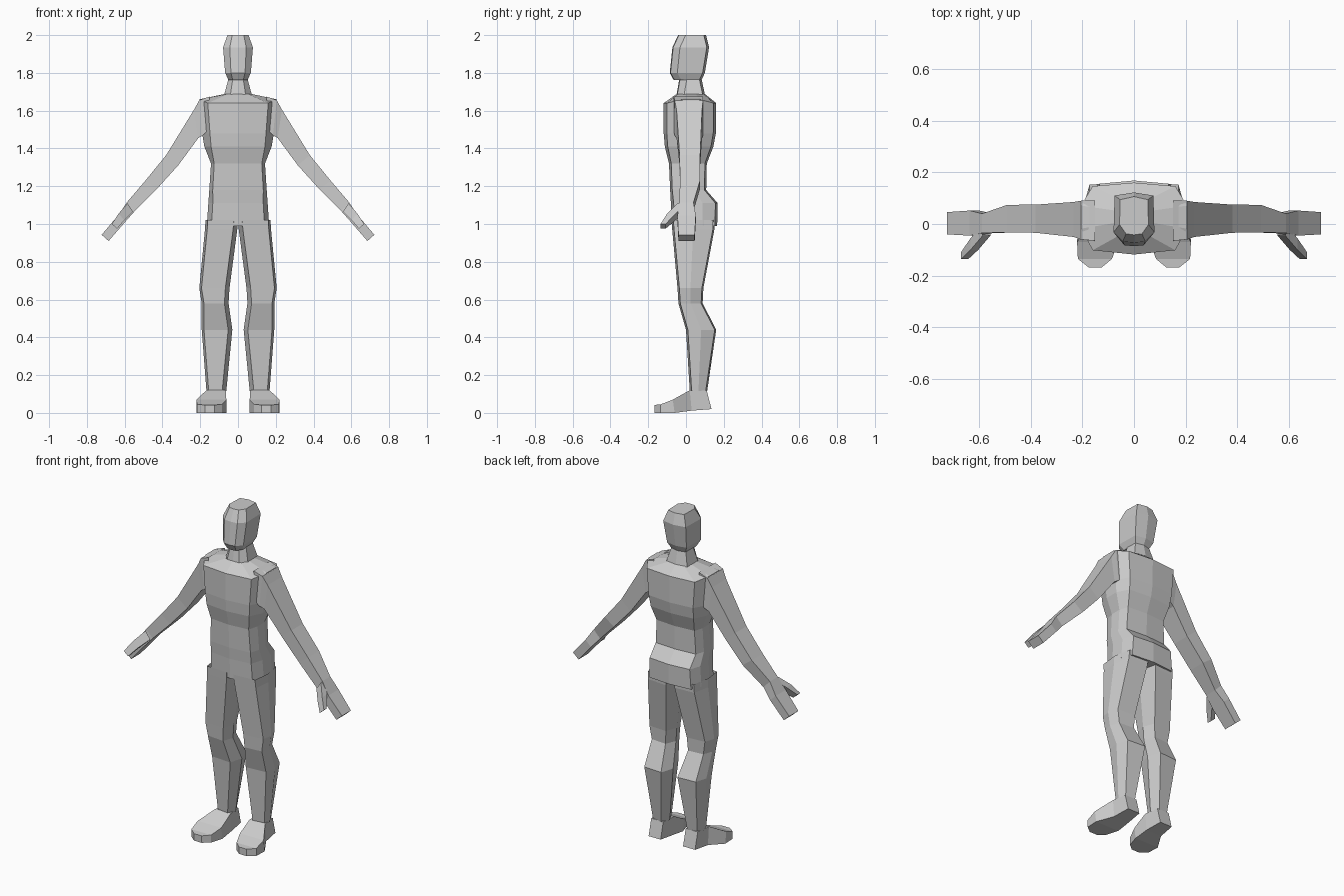
import bpy, bmesh

if "Cube" in bpy.data.objects:
    bpy.data.objects.remove(bpy.data.objects["Cube"])


def loft(name, rings, start=False, end=False, mirror=False):
    """Skin a list of equal-length point rings with flat faces."""
    bm = bmesh.new()
    vs = [[bm.verts.new(p) for p in r] for r in rings]
    n = len(rings[0])
    for a, b in zip(vs, vs[1:]):
        for i in range(n):
            j = (i + 1) % n
            bm.faces.new((a[i], a[j], b[j], b[i]))
    if start:
        bm.faces.new(vs[0][::-1])
    if end:
        bm.faces.new(vs[-1])
    bmesh.ops.recalc_face_normals(bm, faces=bm.faces)
    me = bpy.data.meshes.new(name)
    bm.to_mesh(me)
    bm.free()
    ob = bpy.data.objects.new(name, me)
    bpy.context.collection.objects.link(ob)
    if mirror:
        ob.modifiers.new("Mirror", 'MIRROR').use_mirror_merge = False
    return ob


def symmetric(half):
    """Close a half ring whose first and last points lie on x = 0."""
    return half + [(-x, y, z) for x, y, z in half[-2:0:-1]]


def torso_ring(z, hw, yf, yb, r, dz=0.0):
    d = yb - yf
    return symmetric([(0, yf, z), (r * hw, yf + .06 * d, z),
                      (hw, yf + .36 * d, z + dz), (hw, yf + .68 * d, z + dz),
                      (r * hw, yb - .05 * d, z), (0, yb, z)])


def head_ring(z, hw, yf, yb):
    return symmetric([(0, yf, z), (.55 * hw, yf + .004, z), (hw, yf + .04, z),
                      (hw * .95, yb - .012, z), (0, yb, z)])


def leg_ring(z, xi, xo, yf, yb):
    ym = yf + .5 * (yb - yf)
    return [(xi + .022, yf, z), (xo - .012, yf + .01, z), (xo, ym, z),
            (xo - .02, yb - .008, z), (xi + .025, yb, z), (xi, ym, z)]


def arm_ring(xt, zt, xb, zb, yf, yb):
    return [(xt, yf, zt), (xt, yb, zt), (xb, yb, zb), (xb, yf, zb)]


def foot_ring(yt, yb, zb, zt, x0, x1):
    return [(x0, yt, zt), (x1, yt, zt), (x1, yb, zb), (x0, yb, zb)]


# torso, from the hips up to the neck base
loft("torso", [torso_ring(*t) for t in (
    (.99, .165, -.075, .165, .85),
    (1.11, .157, -.08, .168, .85),
    (1.18, .152, -.084, .107, .88),
    (1.32, .143, -.09, .11, .88),
    (1.41, .178, -.112, .145, .8),
    (1.48, .19, -.118, .158, .78),
    (1.64, .205, -.118, .16, .78, .02),
    (1.688, .073, -.05, .10, .7))], start=True)

# neck
loft("neck", [head_ring(1.685, .073, -.05, .10),
              head_ring(1.77, .05, -.035, .082)])

# head
loft("head", [head_ring(*h) for h in (
    (1.762, .05, -.065, .082),
    (1.80, .068, -.086, .10),
    (1.935, .079, -.072, .122),
    (2.0, .056, -.042, .106))], start=True, end=True)

# legs
loft("legs", [leg_ring(*l) for l in (
    (1.02, .0, .172, -.077, .152),
    (.97, .004, .175, -.073, .15),
    (.66, .045, .205, -.045, .092),
    (.58, .05, .192, -.04, .088),
    (.44, .03, .192, .0, .16),
    (.115, .062, .167, .02, .112))], mirror=True)

# feet
loft("feet", [foot_ring(*f) for f in (
    (.11, .135, .02, .118, .075, .155),
    (.02, .03, .012, .12, .064, .167),
    (-.07, -.06, .0, .07, .062, .22),
    (-.135, -.135, .0, .045, .085, .217),
    (-.168, -.168, .0, .042, .125, .175))], start=True, end=True, mirror=True)

# arms and hands
loft("arms", [arm_ring(*a) for a in (
    (.15, 1.675, .165, 1.49, -.065, .09),
    (.205, 1.655, .185, 1.47, -.06, .09),
    (.233, 1.605, .21, 1.455, -.05, .085),
    (.38, 1.365, .317, 1.31, -.034, .075),
    (.49, 1.23, .43, 1.185, -.032, .074),
    (.588, 1.115, .545, 1.07, -.035, .04),
    (.635, 1.045, .598, 1.01, -.045, .052),
    (.722, .943, .685, .91, -.04, .046))], end=True, mirror=True)

# thumbs
loft("thumbs", [arm_ring(*t) for t in (
    (.585, 1.11, .555, 1.065, -.045, .0),
    (.632, 1.055, .602, 1.02, -.10, -.055),
    (.668, 1.0, .64, .975, -.135, -.108))], end=True, mirror=True)
